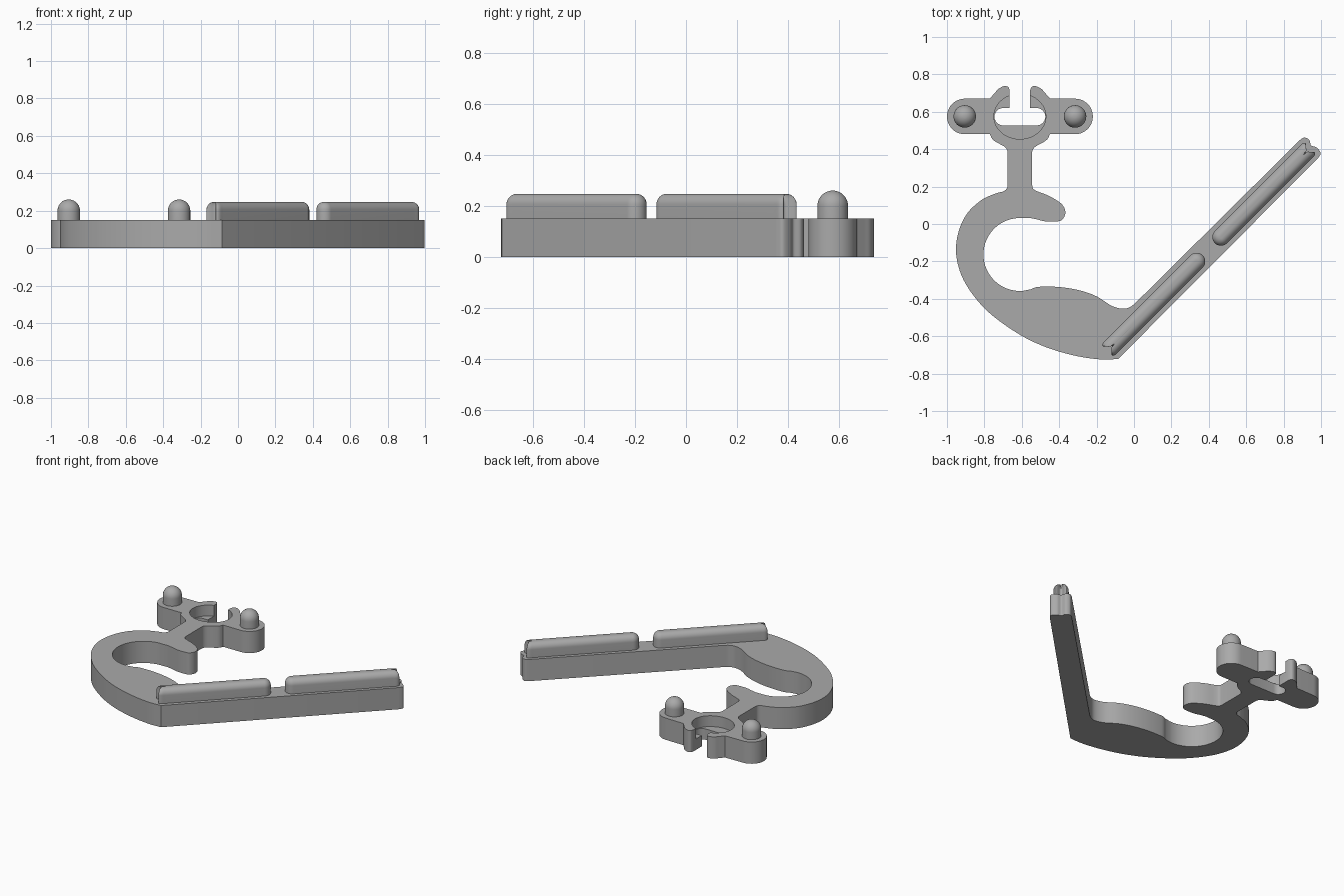
import bpy, bmesh, math
from mathutils import Vector

if "Cube" in bpy.data.objects:
    bpy.data.objects.remove(bpy.data.objects["Cube"])

grey = bpy.data.materials.new("plain grey")
grey.diffuse_color = (0.4, 0.4, 0.4, 1)
grey.use_nodes = True
grey.node_tree.nodes["Principled BSDF"].inputs["Base Color"].default_value = grey.diffuse_color
TOP = 0.15


def arc(cx, cy, rx, ry, a0, a1, n=16):
    return [(cx + rx * math.cos(math.radians(a0 + (a1 - a0) * i / n)),
             cy + ry * math.sin(math.radians(a0 + (a1 - a0) * i / n))) for i in range(n + 1)]


def spline(pts, n=6):
    """Smooth curve through the points."""
    v = [Vector(p) for p in pts]
    v = [2 * v[0] - v[1]] + v + [2 * v[-1] - v[-2]]
    out = []
    for a, b, c, d in zip(v, v[1:], v[2:], v[3:]):
        for i in range(n):
            t = i / n
            p = 0.5 * (2 * b + (c - a) * t + (2 * a - 5 * b + 4 * c - d) * t * t
                       + (3 * b - a - 3 * c + d) * t ** 3)
            out.append((p.x, p.y))
    return out + [tuple(pts[-1])]


def clean(pts):
    out = []
    for p in pts:
        if not out or math.dist(p, out[-1]) > 1e-4:
            out.append(p)
    if math.dist(out[0], out[-1]) < 1e-4:
        out.pop()
    return out


def loft(name, rings):
    """Solid from stacked rings of (x, y, z) points, capped at both ends."""
    bm = bmesh.new()
    vs = [[bm.verts.new(p) for p in r] for r in rings]
    n = len(vs[0])
    for a, b in zip(vs, vs[1:]):
        for i in range(n):
            j = (i + 1) % n
            bm.faces.new((a[i], a[j], b[j], b[i]))
    bm.faces.new(vs[0][::-1])
    bm.faces.new(vs[-1])
    bmesh.ops.recalc_face_normals(bm, faces=bm.faces)
    me = bpy.data.meshes.new(name)
    bm.to_mesh(me)
    bm.free()
    me.materials.append(grey)
    ob = bpy.data.objects.new(name, me)
    bpy.context.collection.objects.link(ob)
    return ob


def smooth(ob, angle=35):
    ob.data.shade_smooth()
    ob.data.set_sharp_from_angle(angle=math.radians(angle))


def prism(name, pts, z0, z1):
    return loft(name, [[(x, y, z) for x, y in pts] for z in (z0, z1)])


# right half of the clip head, relative to its centre line
CX = -0.61
half = ([(0, 0.527)] + arc(0.09, 0.5735, 0.046, 0.0465, -90, 90, 12) + [(0.055, 0.62)]
        + spline([(0.055, 0.715), (0.063, 0.733), (0.085, 0.737), (0.115, 0.722),
                  (0.135, 0.70), (0.16, 0.672)])
        + arc(0.295, 0.575, 0.095, 0.095, 90, -90, 24)
        + spline([(0.16, 0.48), (0.148, 0.455), (0.125, 0.437), (0.085, 0.415),
                  (0.068, 0.395), (0.065, 0.37)]))
right = [(CX + x, y) for x, y in half]
left = [(CX - x, y) for x, y in reversed(half)]

# hook, belly and straight bar
outline = right + spline([(-0.545, 0.215), (-0.54, 0.19), (-0.515, 0.174), (-0.45, 0.148),
                          (-0.385, 0.105), (-0.367, 0.06), (-0.385, 0.022), (-0.42, 0.013),
                          (-0.475, 0.014), (-0.52, 0.025), (-0.56, 0.033)])
outline += arc(CX, -0.163, 0.195, 0.195, 85, 275, 40)
outline += spline([(-0.555, -0.35), (-0.51, -0.336), (-0.40, -0.337), (-0.29, -0.355),
                   (-0.20, -0.387), (-0.12, -0.437), (-0.06, -0.453), (-0.02, -0.443),
                   (0.01, -0.42)])
outline += spline([(0.885, 0.447), (0.91, 0.462), (0.937, 0.45), (0.947, 0.42),
                   (0.975, 0.41), (0.998, 0.38), (0.985, 0.353)])
outline += spline([(-0.085, -0.722), (-0.18, -0.724), (-0.32, -0.703), (-0.48, -0.655),
                   (-0.63, -0.58), (-0.79, -0.46), (-0.90, -0.32), (-0.947, -0.19),
                   (-0.945, -0.07), (-0.90, 0.045), (-0.82, 0.125), (-0.74, 0.163),
                   (-0.70, 0.174), (-0.68, 0.19), (-0.675, 0.215)])
body = prism("clip_body", clean(outline + left), 0, TOP)

# shallow oval recess in the top of the clip head
cutter = prism("recess_cutter", clean(arc(CX, 0.575, 0.139, 0.121, 0, 360, 48)), 0.075, 0.3)
mod = body.modifiers.new("recess", 'BOOLEAN')
mod.operation = 'DIFFERENCE'
mod.solver = 'EXACT'
mod.object = cutter
bpy.context.view_layer.objects.active = body
bpy.ops.object.modifier_apply(modifier=mod.name)
bpy.data.objects.remove(cutter)
smooth(body)


# domed pegs
def peg(name, x, y, r=0.06):
    prof = [(r, TOP - 0.01)] + [(r * math.cos(a), 0.2 + r * math.sin(a))
                                for a in [math.pi / 2 * i / 12 for i in range(12)]]
    smooth(loft(name, [[(x + p * math.cos(t), y + p * math.sin(t), z)
                        for t in [math.tau * k / 40 for k in range(40)]] for p, z in prof]))


peg("left_peg", -0.905, 0.575)
peg("right_peg", -0.315, 0.575)


# round-topped ridges: round inner end, notched outer end
def ridge(name, ox, oy, sign, length=0.665):
    s = sign * math.sqrt(0.5)
    rings = []
    prof = [(0, TOP - 0.01)] + [(0.04 * (1 - math.cos(a)), 0.205 + 0.042 * math.sin(a))
                                for a in [math.pi / 2 * i / 10 for i in range(11)]]
    for d, z in prof:
        w = 0.046 - d
        k = w / 0.046
        e = length - d * 0.6
        end = spline([(e - 0.035, -w), (e - 0.005, -w), (e + 0.01, -0.036 * k), (e, -0.022 * k),
                      (e - 0.02, -0.008 * k), (e - 0.024, 0)], 4)
        pts = arc(0, 0, w, w, 90, 270, 20) + end + [(u, -v) for u, v in end[-2::-1]]
        rings.append([(ox + s * (u - v), oy + s * (u + v), z) for u, v in pts])
    smooth(loft(name, rings))


ridge("lower_ridge", 0.335, -0.20, -1)
ridge("upper_ridge", 0.465, -0.07, 1)
